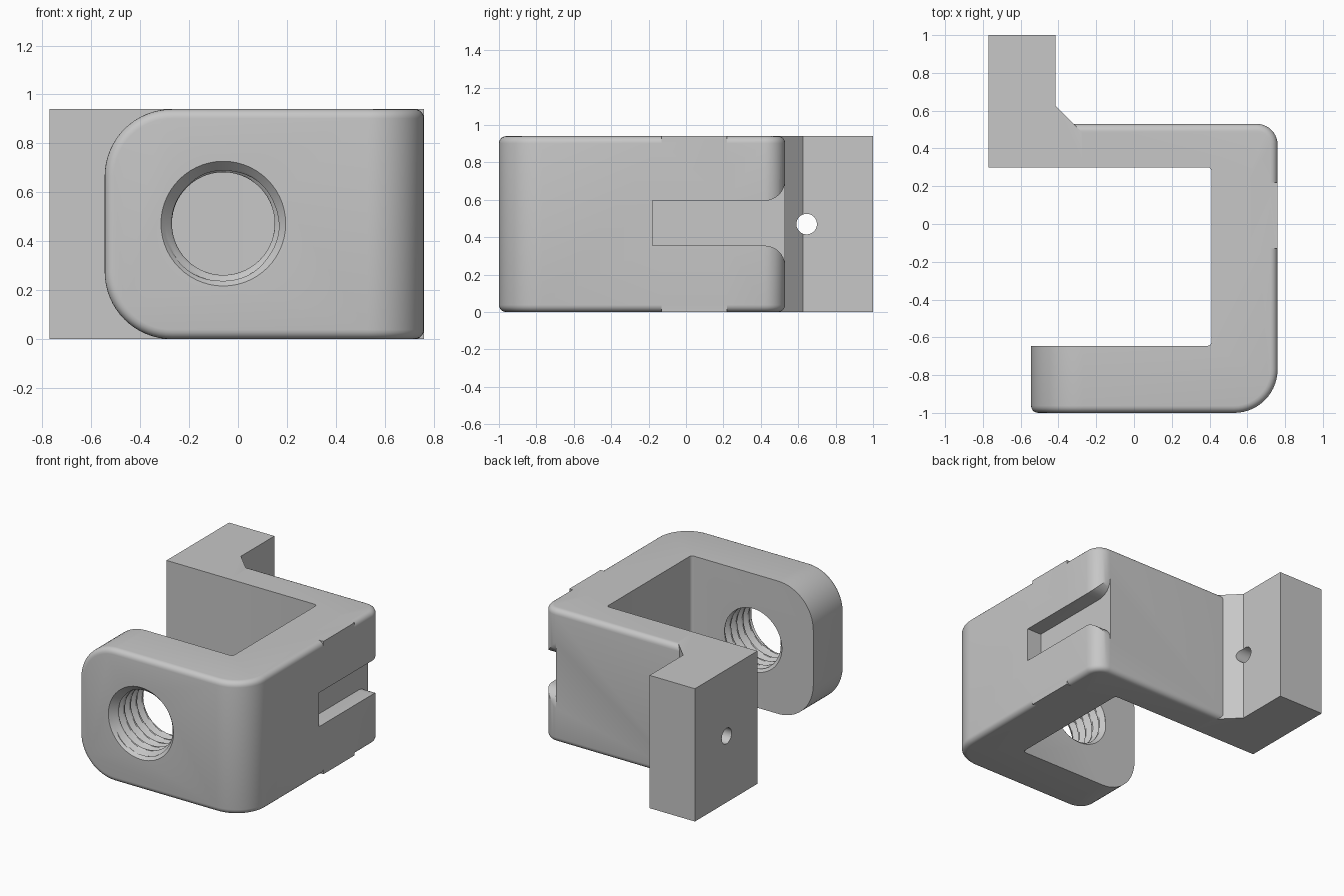
import bpy, bmesh, math
from mathutils import Vector

if "Cube" in bpy.data.objects:
    bpy.data.objects.remove(bpy.data.objects["Cube"])

H = 0.94          # height
MID = H / 2

steel = bpy.data.materials.new("plain_grey")
steel.diffuse_color = (0.57, 0.57, 0.57, 1)
steel.use_nodes = True
steel.node_tree.nodes["Principled BSDF"].inputs["Base Color"].default_value = steel.diffuse_color


def prism_bm(pts, axis, lo, hi):
    """Extrude a 2D outline along an axis ('x' takes y,z points; 'z' takes x,y points)."""
    bm = bmesh.new()
    place = (lambda u, v, w: (w, u, v)) if axis == 'x' else (lambda u, v, w: (u, v, w))
    a = [bm.verts.new(place(u, v, lo)) for u, v in pts]
    b = [bm.verts.new(place(u, v, hi)) for u, v in pts]
    bm.faces.new(a)
    bm.faces.new(b)
    n = len(pts)
    for i in range(n):
        j = (i + 1) % n
        bm.faces.new((a[i], a[j], b[j], b[i]))
    bmesh.ops.recalc_face_normals(bm, faces=bm.faces[:])
    return bm


def to_object(bm, name):
    bmesh.ops.recalc_face_normals(bm, faces=bm.faces[:])
    me = bpy.data.meshes.new(name)
    bm.to_mesh(me)
    bm.free()
    me.materials.append(steel)
    ob = bpy.data.objects.new(name, me)
    bpy.context.collection.objects.link(ob)
    return ob


def combine(target, tool, op):
    """Apply a boolean, then discard the tool."""
    mod = target.modifiers.new(tool.name, 'BOOLEAN')
    mod.operation, mod.solver, mod.object = op, 'EXACT', tool
    bpy.context.view_layer.objects.active = target
    bpy.ops.object.modifier_apply(modifier=mod.name)
    bpy.data.objects.remove(tool, do_unlink=True)


def fillet(bm, rule, radius, segments):
    edges = [e for e in bm.edges if rule(e.verts[0].co, e.verts[1].co, e)]
    bmesh.ops.bevel(bm, geom=edges, offset=radius, segments=segments, profile=0.5,
                    affect='EDGES', clamp_overlap=False)


def upright_at(x, y):
    return lambda p, q, e: all(abs(c.x - x) < 1e-3 and abs(c.y - y) < 1e-3 for c in (p, q))


# C-shaped bracket body
bm = prism_bm([(-0.6, 0.30), (0.41, 0.30), (0.41, -0.645), (-0.545, -0.645),
               (-0.545, -1), (0.76, -1), (0.76, 0.53), (-0.6, 0.53)], 'z', 0, H)
fillet(bm, upright_at(0.76, -1), 0.23, 14)
fillet(bm, upright_at(0.76, 0.53), 0.11, 10)
fillet(bm, upright_at(0.41, 0.30), 0.02, 4)
fillet(bm, upright_at(0.41, -0.645), 0.02, 4)
# large rounded corners on the free end of the front arm
fillet(bm, lambda p, q, e: all(abs(c.x + 0.545) < 1e-3 for c in (p, q)) and abs(p.z - q.z) < 1e-3,
       0.275, 16)


# small fillet around the whole outer rim
def outer_rim(p, q, e):
    outside = (max(p.y, q.y) < -0.75 or min(p.x, q.x) > 0.45 or min(p.y, q.y) > 0.45)
    buried = max(p.x, q.x) < -0.59
    return outside and not buried and e.calc_face_angle(0) > 1.0


bm.normal_update()
fillet(bm, outer_rim, 0.038, 5)
body = to_object(bm, "clamp_bracket")

# mounting tab with sloped web, and the unrounded stretch of the side
tab = to_object(prism_bm([(-0.77, 0.30), (-0.27, 0.30), (-0.27, 0.48), (-0.415, 0.625),
                          (-0.415, 1), (-0.77, 1)], 'z', 0, H), "mounting_tab")
combine(body, tab, 'UNION')
edge = to_object(prism_bm([(0.6, -0.13), (0.76, -0.13), (0.76, 0.22), (0.6, 0.22)],
                          'z', 0, H), "square_edge")
combine(body, edge, 'UNION')

# side slot with flared mouth
flare = [(0.42 + 0.11 * math.sin(t), 0.245 + 0.11 * math.cos(t))
         for t in [i * math.pi / 16 for i in range(9)]]
lower = [(-0.18, 0.355)] + flare + [(0.65, 0.245)]
upper = [(y, 2 * 0.475 - z) for y, z in reversed(lower)]
combine(body, to_object(prism_bm(lower + upper, 'x', 0.648, 0.9), "slot_cutter"), 'DIFFERENCE')

# small pin hole through the tab
ring = [(0.645 + 0.055 * math.cos(t), MID + 0.055 * math.sin(t))
        for t in [i * math.tau / 32 for i in range(32)]]
combine(body, to_object(prism_bm(ring, 'x', -0.9, -0.2), "pin_hole_cutter"), 'DIFFERENCE')

# threaded hole through the front arm
SEG, ROWS, PITCH = 56, 64, 0.068
Y0, Y1 = -1.02, -0.625


def thread_radius(y, turn):
    phase = ((y / PITCH) - turn) % 1.0
    groove = max(0.0, min(1.0, (0.5 - abs(phase - 0.5)) / 0.4))
    r = 0.21 + 0.032 * (1 - groove)
    lead_in = 0.255 - (y + 1) * 0.9        # front countersink
    return max(r, min(lead_in, 0.27))


bm = bmesh.new()
rings = []
for k in range(ROWS + 1):
    y = Y0 + (Y1 - Y0) * k / ROWS
    row = []
    for s in range(SEG):
        t = math.tau * s / SEG
        r = thread_radius(y, s / SEG)
        row.append(bm.verts.new((-0.06 + r * math.cos(t), y, 0.472 + r * math.sin(t))))
    rings.append(row)
for a, b in zip(rings, rings[1:]):
    for s in range(SEG):
        n = (s + 1) % SEG
        bm.faces.new((a[s], a[n], b[n], b[s]))
bm.faces.new(rings[0])
bm.faces.new(rings[-1])
combine(body, to_object(bm, "thread_cutter"), 'DIFFERENCE')

# smooth fillets, crisp edges
bpy.ops.object.select_all(action='DESELECT')
body.select_set(True)
bpy.context.view_layer.objects.active = body
bpy.ops.object.shade_smooth_by_angle(angle=math.radians(28))
